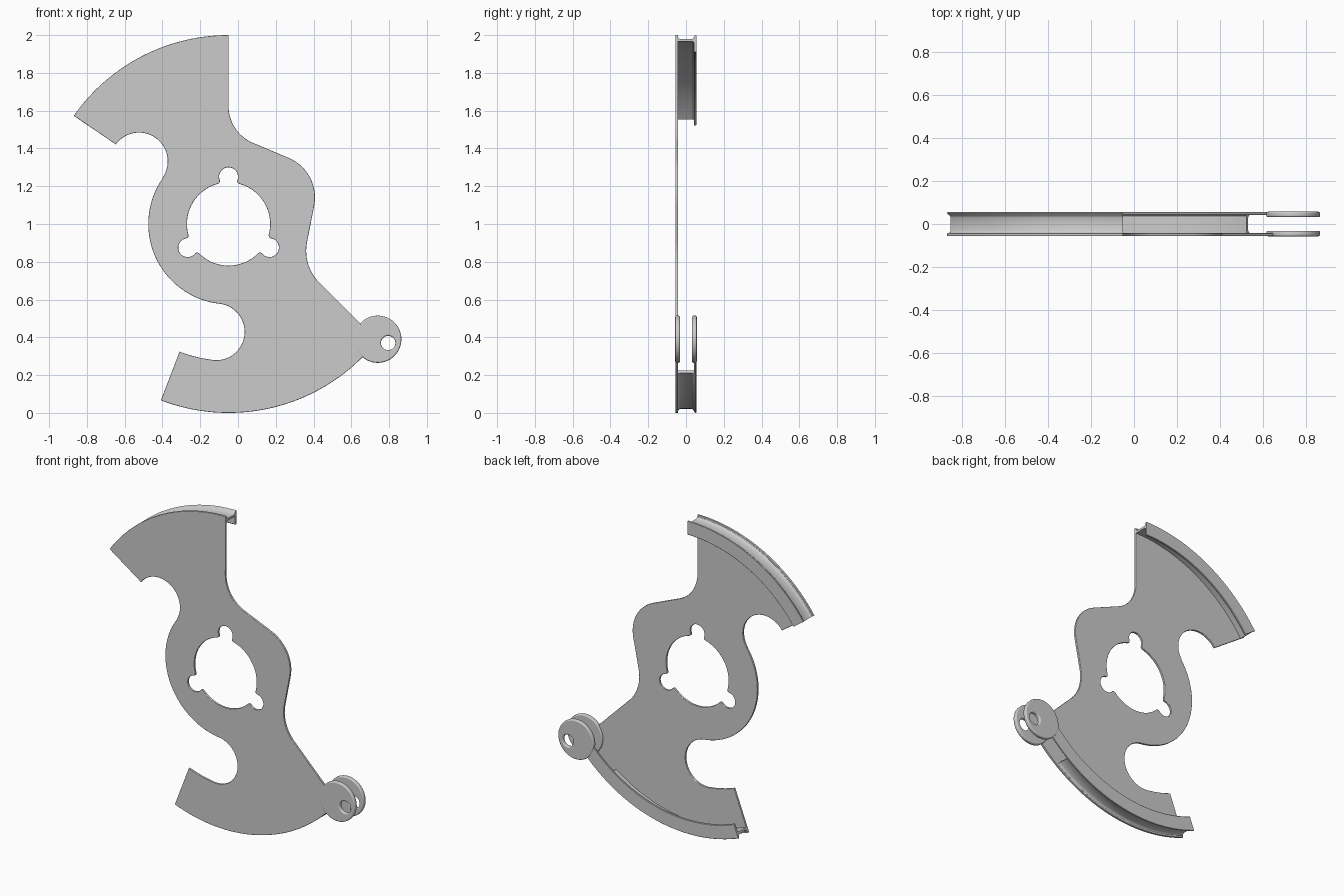
import bpy, bmesh, math
from math import cos, sin, radians
from mathutils import Vector

if "Cube" in bpy.data.objects:
    bpy.data.objects.remove(bpy.data.objects["Cube"])

C = (-0.05, 1.0)      # hub centre
LUG = (0.74, 0.39)


def arc(c, r, a0, a1, step=3.0):
    n = max(2, int(abs(a1 - a0) / step) + 1)
    return [(c[0] + r * cos(radians(a0 + (a1 - a0) * i / n)),
             c[1] + r * sin(radians(a0 + (a1 - a0) * i / n))) for i in range(n + 1)]


def fillet(prev, corner, nxt, t, n=14):
    """Circular rounding of a corner with tangent length t."""
    k = Vector(corner)
    u = (Vector(prev) - k).normalized()
    v = (Vector(nxt) - k).normalized()
    w = (u + v).length / 2            # cosine of half the corner angle
    s = math.sqrt(1 - w * w)          # conic weight giving a true arc
    p0, p2, out = k + u * t, k + v * t, []
    for i in range(n + 1):
        q = i / n
        a, b, d = (1 - q) ** 2, 2 * q * (1 - q) * s, q * q
        out.append(tuple((p0 * a + k * b + p2 * d) / (a + b + d)))
    return out


def finish(ob):
    bpy.ops.object.select_all(action='DESELECT')
    ob.select_set(True)
    bpy.context.view_layer.objects.active = ob
    if ob.type == 'CURVE':
        bpy.ops.object.convert(target='MESH')
    bpy.ops.object.shade_smooth_by_angle(angle=radians(35))


def sheet(name, loops, y0, y1, bevel):
    """Flat filled profile with holes, rounded edges, between y0 and y1."""
    cu = bpy.data.curves.new(name, 'CURVE')
    cu.dimensions = '2D'
    cu.fill_mode = 'BOTH'
    for pts in loops:
        clean = [p for i, p in enumerate(pts)
                 if math.dist(p, pts[i - 1]) > 1e-3]
        sp = cu.splines.new('POLY')
        sp.points.add(len(clean) - 1)
        for q, p in zip(sp.points, clean):
            q.co = (p[0], p[1], 0, 1)
        sp.use_cyclic_u = True
    cu.bevel_depth = bevel
    cu.bevel_resolution = 2
    cu.offset = -bevel
    cu.extrude = (y1 - y0) / 2 - bevel
    ob = bpy.data.objects.new(name, cu)
    bpy.context.collection.objects.link(ob)
    ob.location.y = (y0 + y1) / 2
    ob.rotation_euler.x = radians(90)
    finish(ob)


def sweep(name, section, a0, a1):
    """Sweep a (y, radius) section about the hub."""
    bm = bmesh.new()
    n = int((a1 - a0) / 1.5) + 1
    rings = []
    for i in range(n + 1):
        a = radians(a0 + (a1 - a0) * i / n)
        rings.append([bm.verts.new((C[0] + r * cos(a), y, C[1] + r * sin(a)))
                      for y, r in section])
    m = len(section)
    for p, q in zip(rings, rings[1:]):
        for j in range(m):
            bm.faces.new((p[j], p[(j + 1) % m], q[(j + 1) % m], q[j]))
    bm.faces.new(rings[0])
    bm.faces.new(rings[-1])
    bmesh.ops.recalc_face_normals(bm, faces=bm.faces)
    me = bpy.data.meshes.new(name)
    bm.to_mesh(me)
    bm.free()
    ob = bpy.data.objects.new(name, me)
    bpy.context.collection.objects.link(ob)
    finish(ob)


# Front plate outline, counter-clockwise from the top
k1, k2, k3 = (0.341, 0.779), (0.439, 1.278), (-0.05, 1.484)
outline = arc(C, 1.0, 90, 145, 2)
outline += arc((-0.524, 1.332), 0.152, 144, -34.8, 6)      # upper bay
outline += arc(C, 0.425, 145.2, 263.5)                     # hub side
outline += arc((-0.115, 0.429), 0.15, 83.5, -96.5, 6)      # lower bay
outline += arc(C, 0.724, 263.5, 249)
outline += arc(C, 1.0, 249, 318, 2)
outline += [(0.70, 0.42)]
outline += fillet((0.70, 0.42), k1, k2, 0.127)
outline += fillet(k1, k2, k3, 0.185)
outline += fillet(k2, k3, (-0.05, 2.0), 0.14)

# Central hole with three lobes
hole = []
for a in (90, 210, 330):
    lobe = (C[0] + 0.25 * cos(radians(a)), C[1] + 0.25 * sin(radians(a)))
    hole += arc(C, 0.2237, a - 12.2, a - 11.8)[:1]
    hole += arc(lobe, 0.05, a - 115, a + 115, 12)
    hole += arc(C, 0.2237, a + 12.2, a + 12.3)[:1]
    hole += arc(C, 0.22, a + 15, a + 105)
sheet("front_plate", [outline, hole], -0.056, -0.042, 0.003)

# Channel rims: grooved web plus back flange
rim = [(-0.043, 0.992), (-0.038, 0.983), (-0.03, 0.979), (0.03, 0.979),
       (0.038, 0.983), (0.047, 0.998), (0.051, 1.0), (0.055, 0.997),
       (0.055, 0.913), (0.052, 0.91), (0.045, 0.91), (0.042, 0.913),
       (0.042, 0.96), (0.037, 0.965), (-0.043, 0.965)]
sweep("upper_rim", rim, 90, 145)
sweep("lower_rim", rim, 249, 306.4)

# Back flange running on into the rear lug
sweep("flange_extension", [(0.042, 0.99), (0.047, 0.998), (0.051, 1.0),
      (0.055, 0.997), (0.055, 0.913), (0.052, 0.91), (0.045, 0.91),
      (0.042, 0.913)], 306.4, 318)

# Pair of pivot lugs
for name, y0, y1 in (("front_lug", -0.057, -0.032), ("back_lug", 0.032, 0.057)):
    sheet(name, [arc(LUG, 0.125, 0, 360, 6)[:-1],
                 arc((0.795, 0.37), 0.038, 0, 360, 12)[:-1]], y0, y1, 0.007)
